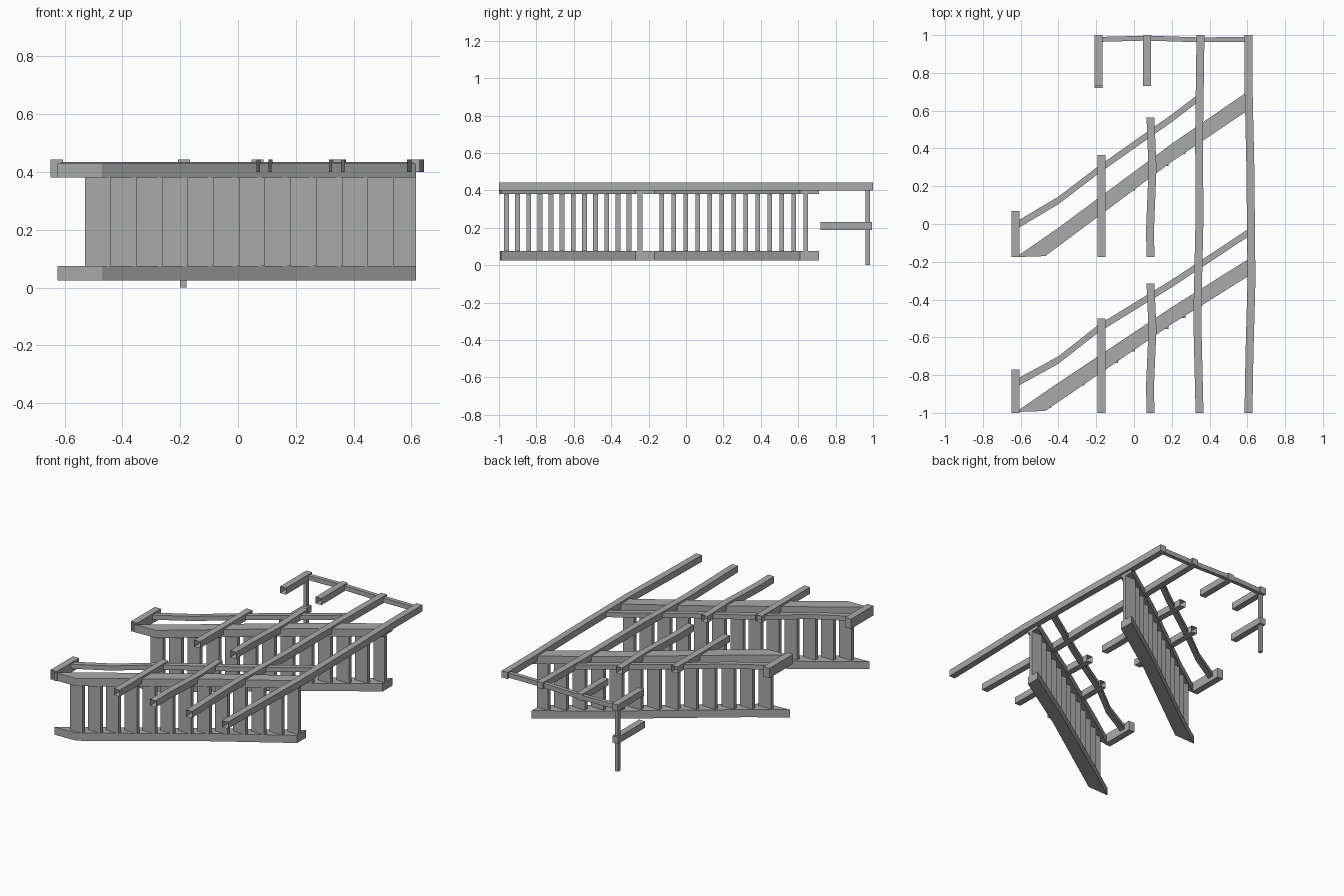
import bpy, bmesh
from mathutils import Vector

if "Cube" in bpy.data.objects:
    bpy.data.objects.remove(bpy.data.objects["Cube"], do_unlink=True)

grey = bpy.data.materials.new("metal_grey")
grey.use_nodes = True
COLOUR = (0.4, 0.4, 0.4, 1)
grey.diffuse_color = COLOUR
grey.node_tree.nodes["Principled BSDF"].inputs["Base Color"].default_value = COLOUR


def finish(name, bm):
    bmesh.ops.recalc_face_normals(bm, faces=bm.faces)
    mesh = bpy.data.meshes.new(name)
    bm.to_mesh(mesh)
    bm.free()
    mesh.materials.append(grey)
    bpy.context.collection.objects.link(bpy.data.objects.new(name, mesh))


def box(name, x0, x1, y0, y1, z0, z1):
    bm = bmesh.new()
    bmesh.ops.create_cube(bm, size=1)
    for v in bm.verts:
        v.co = Vector(((x0 + x1) / 2 + v.co.x * (x1 - x0),
                       (y0 + y1) / 2 + v.co.y * (y1 - y0),
                       (z0 + z1) / 2 + v.co.z * (z1 - z0)))
    finish(name, bm)


def slab(name, outline, z0, z1):
    """Plan outline pulled up into a slab."""
    bm = bmesh.new()
    face = bm.faces.new([bm.verts.new((x, y, z0)) for x, y in outline])
    up = bmesh.ops.extrude_face_region(bm, geom=[face], use_keep_orig=True)["geom"]
    verts = [g for g in up if isinstance(g, bmesh.types.BMVert)]
    bmesh.ops.translate(bm, verts=verts, vec=(0, 0, z1 - z0))
    finish(name, bm)


def tube(name, path, width, z0, z1, along, cap_end=False, cap_start=False):
    """Rectangular section swept along a plan path; 'along' is the x or y axis."""
    bm = bmesh.new()
    side = Vector((0, width / 2, 0)) if along == "x" else Vector((width / 2, 0, 0))
    rings = []
    for x, y in path:
        p = Vector((x, y, 0))
        corners = [(p - side, z0), (p + side, z0), (p + side, z1), (p - side, z1)]
        rings.append([bm.verts.new((c.x, c.y, z)) for c, z in corners])
    for a, b in zip(rings, rings[1:]):
        for i in range(4):
            j = (i + 1) % 4
            bm.faces.new((a[i], a[j], b[j], b[i]))
    if cap_start:
        bm.faces.new(rings[0])
    if cap_end:
        bm.faces.new(rings[-1])
    finish(name, bm)


# Slanted louvre screens: sill, head and upright fins
SCREENS = {
    "front": [(-.625, -.995), (-.47, -.99), (.2, -.53), (.615, -.27),
              (.615, -.18), (.2, -.44), (-.4, -.84), (-.61, -.985)],
    "rear": [(-.625, -.175), (-.47, -.17), (.2, .33), (.615, .61),
             (.615, .71), (.2, .425), (-.4, -.02), (-.61, -.165)],
}
FIN_ROWS = {"front": (-.96, -.245), "rear": (-.13, .64)}
FINS = 13
for place, outline in SCREENS.items():
    slab(place + "_screen_sill", outline, .025, .075)
    slab(place + "_screen_head", outline, .38, .43)
    first, last = FIN_ROWS[place]
    for i in range(FINS):
        x = -.53 + .089 * i
        y = first + (last - first) * i / (FINS - 1)
        box(f"{place}_fin_{i + 1}", x, min(x + .09, .615), y - .013, y + .013, .075, .38)

# Slender rails following the screens
RAILS = {
    "front": [(-.61, -.835), (-.4, -.72), (-.19, -.555), (.2, -.315), (.6, -.05)],
    "rear": [(-.61, 0), (-.4, .125), (-.19, .285), (.2, .56), (.345, .67)],
}
for place, path in RAILS.items():
    tube(place + "_rail", path, .04, .405, .435, "x", True, True)

# Short overhead bars, open at the front
for place, start, ends in (("front", -1, (-.77, -.5, -.315)),
                           ("rear", -.175, (.07, .365, .565))):
    a, b, c = ends
    tube(place + "_end_bar", [(-.627, start), (-.627, a)], .044, .38, .443, "y", True)
    tube(place + "_second_bar", [(-.173, start), (-.173, b)], .042, .4, .443, "y")
    bend = [(.087, start), (.085, start + .15), (.098, (start + c) / 2 + .1), (.087, c)]
    tube(place + "_third_bar", bend, .042, .4, .443, "y")

# Long overhead bars with a slight bow
tube("inner_long_bar", [(.347, -1), (.335, -.5), (.346, 0), (.345, .5), (.352, 1)],
     .042, .4, .443, "y", True)
tube("outer_long_bar", [(.606, -1), (.611, -.7), (.622, -.3), (.616, .3), (.607, .7), (.606, 1)],
     .042, .4, .443, "y", True)

# Back frame: rail, arms and post
tube("back_rail", [(-.19, .977), (.065, .984), (.345, .975), (.606, .977)], .026, .405, .435, "x",
     True, True)
tube("back_end_arm", [(-.187, .73), (-.187, 1)], .042, .4, .443, "y", True)
tube("back_middle_arm", [(.068, .73), (.068, 1)], .042, .4, .443, "y", True)
tube("back_lower_arm", [(-.187, .72), (-.187, .995)], .042, .187, .23, "y", True)
box("back_post", -.2, -.178, .96, .983, 0, .41)
